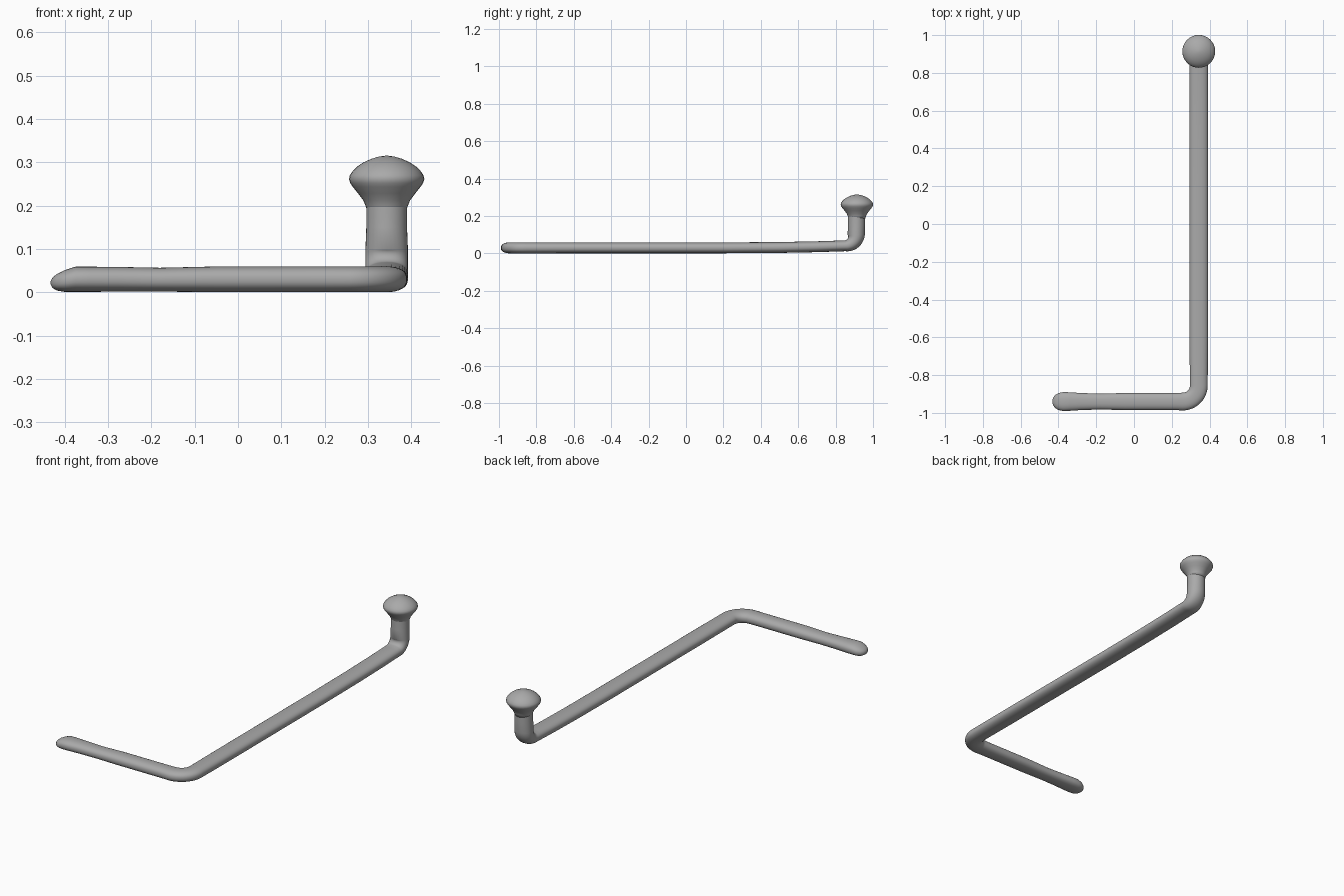
import bpy, bmesh
from math import sin, cos, pi, copysign
from mathutils import Vector

if "Cube" in bpy.data.objects:
    bpy.data.objects.remove(bpy.data.objects["Cube"])

steel = bpy.data.materials.new("grey_steel")
steel.use_nodes = True
grey = (0.4, 0.4, 0.4, 1)
steel.diffuse_color = grey
steel.node_tree.nodes["Principled BSDF"].inputs["Base Color"].default_value = grey

SIDES = 32
Z = Vector((0, 0, 1))


def loft(name, rings):
    """Skin a list of rings, each (centre, across, up, squareness), with end caps."""
    bm = bmesh.new()
    loops = []
    for centre, across, up, power in rings:
        loop = []
        for i in range(SIDES):
            c, s = cos(2 * pi * i / SIDES), sin(2 * pi * i / SIDES)
            u, v = copysign(abs(c) ** power, c), copysign(abs(s) ** power, s)
            loop.append(bm.verts.new(centre + across * u + up * v))
        loops.append(loop)
    for a, b in zip(loops, loops[1:]):
        for i in range(SIDES):
            j = (i + 1) % SIDES
            bm.faces.new((a[i], a[j], b[j], b[i]))
    bm.faces.new(loops[0])
    bm.faces.new(loops[-1])
    bmesh.ops.recalc_face_normals(bm, faces=bm.faces)
    mesh = bpy.data.meshes.new(name)
    bm.to_mesh(mesh)
    bm.free()
    mesh.materials.append(steel)
    mesh.polygons.foreach_set("use_smooth", [True] * len(mesh.polygons))
    obj = bpy.data.objects.new(name, mesh)
    bpy.context.collection.objects.link(obj)
    return obj


rings = []


def add(x, y, z, tangent, across, wide, thick, power=0.85):
    up = across.cross(tangent)
    rings.append((Vector((x, y, z)), across * wide, up * thick, power))


# Short arm with a swollen rounded tip: x, height, half width, half thickness
X, Y = Vector((1, 0, 0)), Vector((0, 1, 0))
arm = [(-.432, .022, .006, .004), (-.428, .022, .02, .012), (-.418, .023, .034, .019),
       (-.40, .026, .045, .025), (-.375, .03, .05, .029), (-.34, .03, .049, .029),
       (-.28, .03, .045, .0285), (-.18, .029, .042, .0275), (-.05, .03, .045, .0295),
       (.1, .03, .045, .0295), (.22, .03, .045, .0295)]
for x, z, wide, thick in arm:
    add(x, -.94, z, X, -Y, wide, thick)

# Level corner into the long bar
R = .085
for k in range(13):
    a = pi / 2 * k / 12
    t = Vector((cos(a), sin(a), 0))
    add(.343 - R + R * sin(a), -.94 + R - R * cos(a), .03, t, t.cross(Z), .047, .0295)

# Long bar, rising very slightly towards the post
for y, z in ((-.6, .03), (-.2, .03), (.2, .03), (.5, .032), (.7, .036), (.82, .04)):
    add(.343, y, z, Y, X, .049, .029)

# Bend up into the round post
R = .058
for k in range(13):
    f = k / 12
    a = pi / 2 * f
    t = Vector((0, cos(a), sin(a)))
    add(.343, .91 - R + R * sin(a), .041 + R - R * cos(a), t, X,
        .049, .029 + .017 * f, .85 + .15 * f)
for z in (.15, .2, .225):
    add(.343, .912, z, Z, X, .047, .046, 1)
loft("bent_bar", rings)

# Mushroom knob: height, radius
profile = [(.185, .044), (.2, .049), (.212, .054), (.228, .066), (.243, .078),
           (.252, .084), (.261, .087), (.27, .085), (.28, .078), (.29, .068),
           (.3, .053), (.308, .035), (.313, .018), (.315, .004)]
loft("knob", [(Vector((.343, .914, z)), X * r, Y * r, 1) for z, r in profile])
